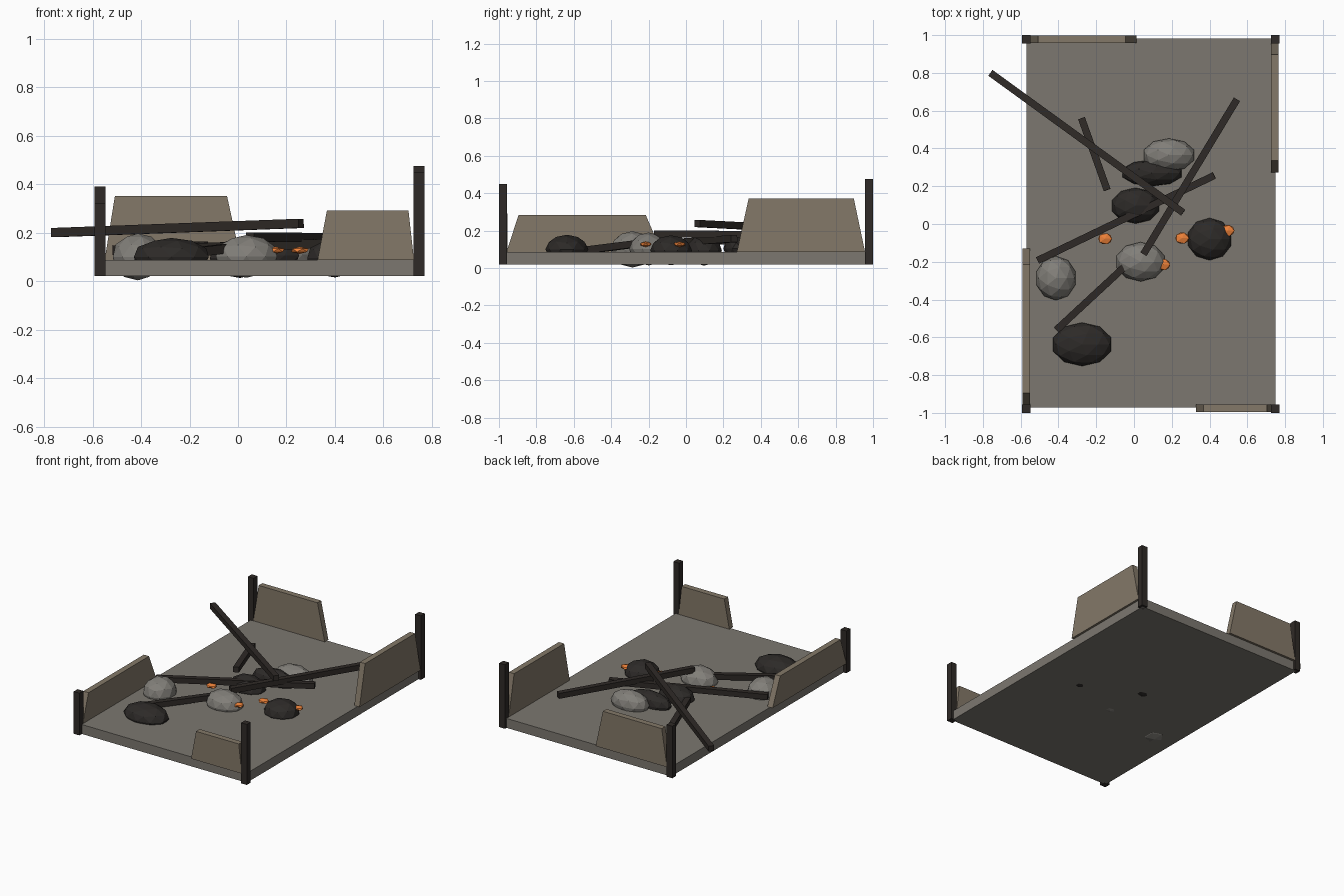
import bpy, bmesh
from mathutils import Vector, Matrix

if "Cube" in bpy.data.objects:
    bpy.data.objects.remove(bpy.data.objects["Cube"])


def material(name, rgb):
    m = bpy.data.materials.new(name)
    m.diffuse_color = (*rgb, 1)
    m.use_nodes = True
    m.node_tree.nodes["Principled BSDF"].inputs["Base Color"].default_value = m.diffuse_color
    return m


STONE = material("floor_stone", (0.20, 0.185, 0.16))
PLASTER = material("wall_plaster", (0.23, 0.19, 0.14))
CHAR = material("charred_wood", (0.028, 0.023, 0.02))
SOOT = material("sooty_rock", (0.026, 0.023, 0.021))
ASH = material("ash_rock", (0.22, 0.21, 0.19))
EMBER = material("ember", (0.85, 0.22, 0.04))


def finish(name, bm, mat):
    bmesh.ops.recalc_face_normals(bm, faces=bm.faces)
    me = bpy.data.meshes.new(name)
    bm.to_mesh(me)
    bm.free()
    me.materials.append(mat)
    ob = bpy.data.objects.new(name, me)
    bpy.context.collection.objects.link(ob)
    return ob


def box(name, center, size, mat, rot=Matrix.Identity(4)):
    bm = bmesh.new()
    m = Matrix.Translation(center) @ rot @ Matrix.Diagonal((*size, 1))
    bmesh.ops.create_cube(bm, size=1, matrix=m)
    return finish(name, bm, mat)


def beam(name, a, b, t=0.038):
    a, b = Vector(a), Vector(b)
    rot = (b - a).to_track_quat('Y', 'Z').to_matrix().to_4x4()
    return box(name, (a + b) / 2, (t, (b - a).length, t), CHAR, rot)


def rock(name, center, radii, mat, sub=2):
    bm = bmesh.new()
    m = Matrix.Translation(center) @ Matrix.Diagonal((*radii, 1))
    bmesh.ops.create_icosphere(bm, subdivisions=sub, radius=1, matrix=m)
    return finish(name, bm, mat)


def wall(name, axis, offset, bottom, top, height, base=0.087, t=0.041):
    # broken wall: trapezoid outline extruded through its thickness
    bm = bmesh.new()
    outline = [(bottom[0], base), (bottom[1], base), (top[1], height), (top[0], height)]
    rings = []
    for d in (offset - t / 2, offset + t / 2):
        rings.append([bm.verts.new((u, d, z) if axis == 'x' else (d, u, z)) for u, z in outline])
    bm.faces.new(rings[0])
    bm.faces.new(rings[1])
    for i in range(4):
        j = (i + 1) % 4
        bm.faces.new((rings[0][i], rings[0][j], rings[1][j], rings[1][i]))
    return finish(name, bm, PLASTER)


# floor slab
box("floor_slab", (0.09, 0.005, 0.0535), (1.32, 1.955, 0.067), STONE)

# corner posts of differing heights
for name, x, y, h in (("front_left_post", -0.57, -0.978, 0.32),
                      ("front_right_post", 0.747, -0.978, 0.45),
                      ("back_left_post", -0.57, 0.978, 0.39),
                      ("back_right_post", 0.747, 0.978, 0.475)):
    box(name, (x, y, (h + 0.02) / 2), (0.045, 0.044, h - 0.02), CHAR)

# broken wall panels
wall("left_wall", 'y', -0.57, (-0.96, -0.13), (-0.895, -0.215), 0.283)
wall("right_wall", 'y', 0.745, (0.272, 0.957), (0.335, 0.897), 0.372)
wall("back_wall", 'x', 0.978, (-0.55, 0.012), (-0.508, -0.045), 0.35)
wall("front_wall", 'x', -0.975, (0.328, 0.726), (0.367, 0.703), 0.292)

# fallen beams
beam("fallen_beam_1", (-0.76, 0.80, 0.20), (0.26, 0.06, 0.238))
beam("fallen_beam_2", (0.545, 0.66, 0.178), (0.05, -0.16, 0.182))
beam("fallen_beam_3", (-0.51, -0.193, 0.127), (0.425, 0.257, 0.157))
beam("fallen_beam_4", (-0.278, 0.56, 0.135), (-0.142, 0.18, 0.145))
beam("fallen_beam_5", (-0.41, -0.56, 0.092), (0.0, -0.18, 0.14))

# rubble rocks
rocks = [
    ((0.185, 0.365, 0.11), (0.14, 0.088, 0.085), ASH),
    ((0.095, 0.27, 0.105), (0.165, 0.07, 0.075), SOOT),
    ((0.008, 0.097, 0.095), (0.13, 0.095, 0.082), SOOT),
    ((0.035, -0.2, 0.102), (0.133, 0.104, 0.088), ASH),
    ((-0.413, -0.287, 0.1), (0.108, 0.117, 0.097), ASH),
    ((0.4, -0.08, 0.095), (0.12, 0.112, 0.08), SOOT),
    ((-0.275, -0.637, 0.1), (0.162, 0.115, 0.078), SOOT),
]
for i, (c, r, mat) in enumerate(rocks, 1):
    rock(f"rubble_rock_{i}", c, r, mat)

# glowing embers
for i, (x, y) in enumerate(((-0.153, -0.078), (0.255, -0.075),
                            (0.155, -0.215), (0.495, -0.035)), 1):
    rock(f"ember_{i}", (x, y, 0.127), (0.041, 0.034, 0.015), EMBER, 1)
